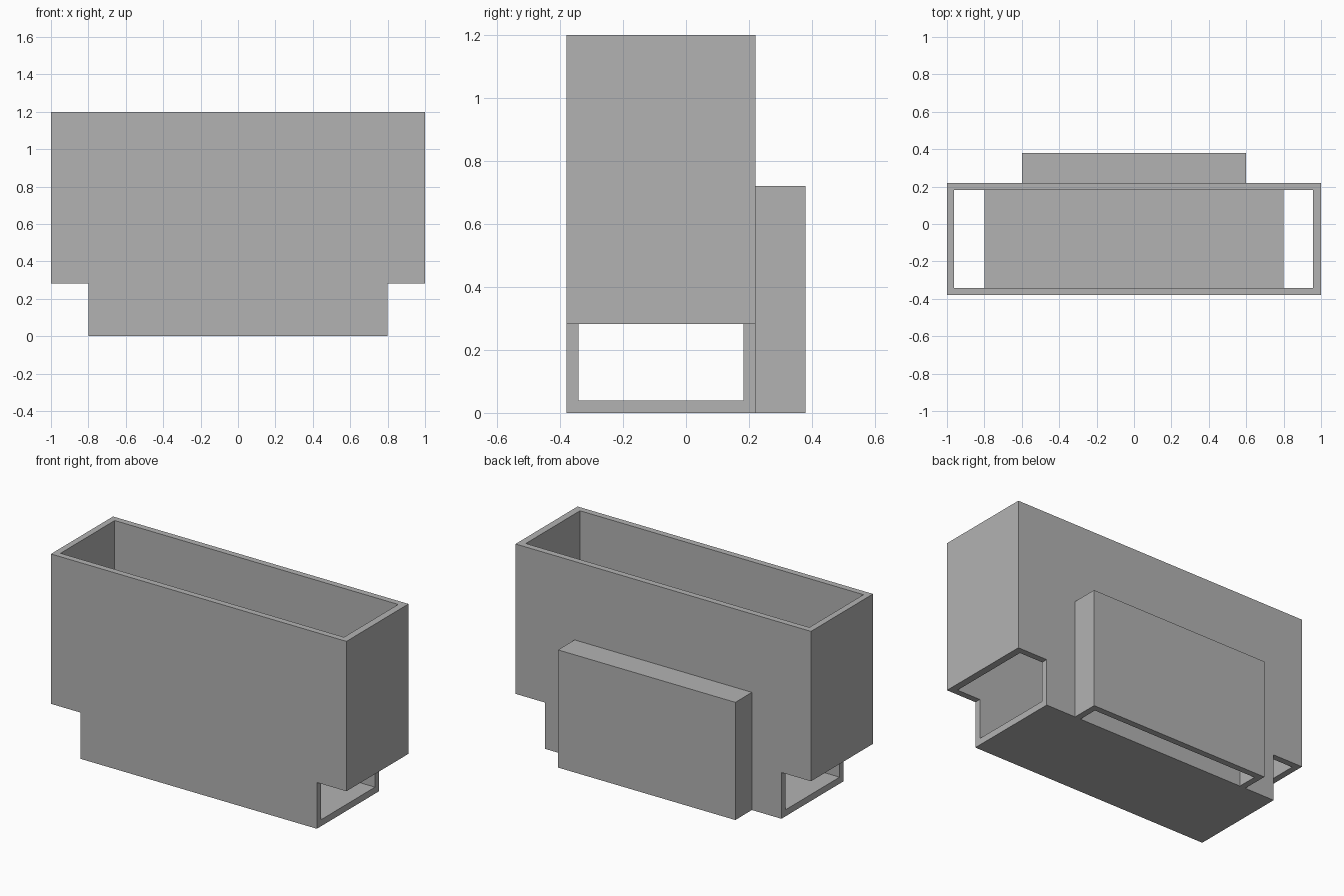
import bpy
import bmesh

default = bpy.data.objects.get("Cube")
if default:
    bpy.data.objects.remove(default, do_unlink=True)

# Single grey material
GREY = (0.45, 0.45, 0.45, 1.0)
grey = bpy.data.materials.new("plain grey")
grey.use_nodes = True
grey.diffuse_color = GREY
grey.node_tree.nodes["Principled BSDF"].inputs["Base Color"].default_value = GREY


def extrude_profile(name, profile, y0, y1):
    """Solid made by sweeping an x-z outline from y0 to y1."""
    bm = bmesh.new()
    face = bm.faces.new([bm.verts.new((x, y0, z)) for x, z in profile])
    swept = bmesh.ops.extrude_face_region(bm, geom=[face])["geom"]
    verts = [v for v in swept if isinstance(v, bmesh.types.BMVert)]
    bmesh.ops.translate(bm, verts=verts, vec=(0, y1 - y0, 0))
    bmesh.ops.recalc_face_normals(bm, faces=bm.faces[:])
    mesh = bpy.data.meshes.new(name)
    bm.to_mesh(mesh)
    bm.free()
    mesh.materials.append(grey)
    obj = bpy.data.objects.new(name, mesh)
    bpy.context.collection.objects.link(obj)
    return obj


def box(name, x0, x1, y0, y1, z0, z1):
    return extrude_profile(name, [(x0, z0), (x1, z0), (x1, z1), (x0, z1)], y0, y1)


def hollow(obj, cutter):
    """Cut the cavity, bake the result and drop the cutter."""
    cutter.hide_render = True
    mod = obj.modifiers.new("cavity", 'BOOLEAN')
    mod.operation = 'DIFFERENCE'
    mod.solver = 'EXACT'
    mod.object = cutter
    graph = bpy.context.evaluated_depsgraph_get()
    baked = bpy.data.meshes.new_from_object(obj.evaluated_get(graph))
    obj.modifiers.clear()
    obj.data = baked
    bpy.data.objects.remove(cutter, do_unlink=True)


WALL = 0.038
TOP, STEP = 1.2, 0.283
HALF, FOOT = 1.0, 0.8
FRONT, BACK = -0.38, 0.22

# Main shell: stepped outline, open on top, at the lower ends and under the overhangs
right = [(FOOT, 0), (FOOT, STEP), (HALF, STEP), (HALF, TOP)]
left = [(-x, z) for x, z in reversed(right)]
shell = extrude_profile("main_shell", right + left, FRONT, BACK)
hollow(shell, box("shell_cutter", -HALF + WALL, HALF - WALL - 0.005,
                  FRONT + WALL, BACK - WALL, 0.04, TOP + 0.2))

# Rear pocket: closed above, open below and against the shell
REAR, POCKET_HALF, POCKET_TOP = 0.38, 0.6, 0.72
pocket = box("rear_pocket", -POCKET_HALF, POCKET_HALF, BACK, REAR, 0, POCKET_TOP)
hollow(pocket, box("pocket_cutter", -POCKET_HALF + WALL, POCKET_HALF - WALL,
                   BACK - 0.1, REAR - WALL, -0.1, POCKET_TOP - WALL))
